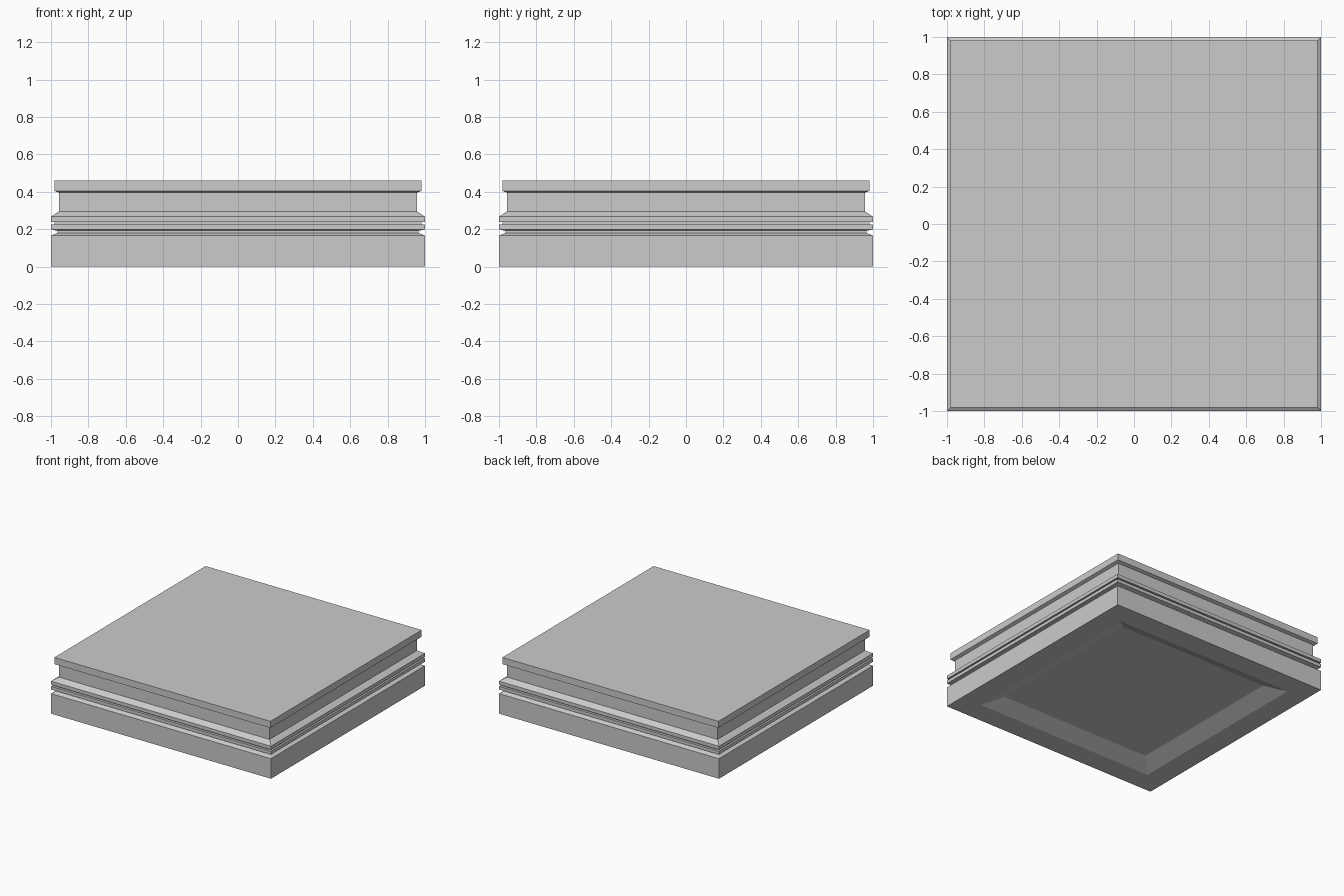
import bpy
import bmesh

cube = bpy.data.objects.get("Cube")
if cube:
    bpy.data.objects.remove(cube, do_unlink=True)

# Plain stone colour
stone = bpy.data.materials.new("light grey stone")
stone.use_nodes = True
colour = (0.6, 0.6, 0.6, 1)
stone.diffuse_color = colour
stone.node_tree.nodes["Principled BSDF"].inputs["Base Color"].default_value = colour


def square_loft(name, profile, cap_start=False, cap_end=False):
    """Sweep a (half width, height) profile around a square plan."""
    bm = bmesh.new()
    corners = ((-1, -1), (1, -1), (1, 1), (-1, 1))
    rings = [[bm.verts.new((sx * r, sy * r, z)) for sx, sy in corners]
             for r, z in profile]
    for low, high in zip(rings, rings[1:]):
        for i in range(4):
            j = (i + 1) % 4
            bm.faces.new((low[i], low[j], high[j], high[i]))
    if cap_start:
        bm.faces.new(rings[0][::-1])
    if cap_end:
        bm.faces.new(rings[-1])
    mesh = bpy.data.meshes.new(name)
    bm.to_mesh(mesh)
    bm.free()
    mesh.materials.append(stone)
    obj = bpy.data.objects.new(name, mesh)
    bpy.context.collection.objects.link(obj)
    return obj


# Plinth block with a sloped recess underneath and a chamfered top
square_loft("plinth", [(0.69, 0.06), (0.82, 0), (1, 0), (1, 0.165),
                       (0.965, 0.18)], cap_start=True)

# Two projecting bands with grooves below and between them
square_loft("banded_moulding", [(0.965, 0.18), (0.965, 0.192), (1, 0.198),
                                (1, 0.225), (0.98, 0.225), (0.98, 0.238),
                                (1, 0.238), (1, 0.267), (0.957, 0.295)])

# Recessed neck
square_loft("neck", [(0.957, 0.295), (0.957, 0.395)])

# Overhanging top slab
square_loft("top_slab", [(0.957, 0.395), (0.982, 0.405), (0.982, 0.46)],
            cap_end=True)
